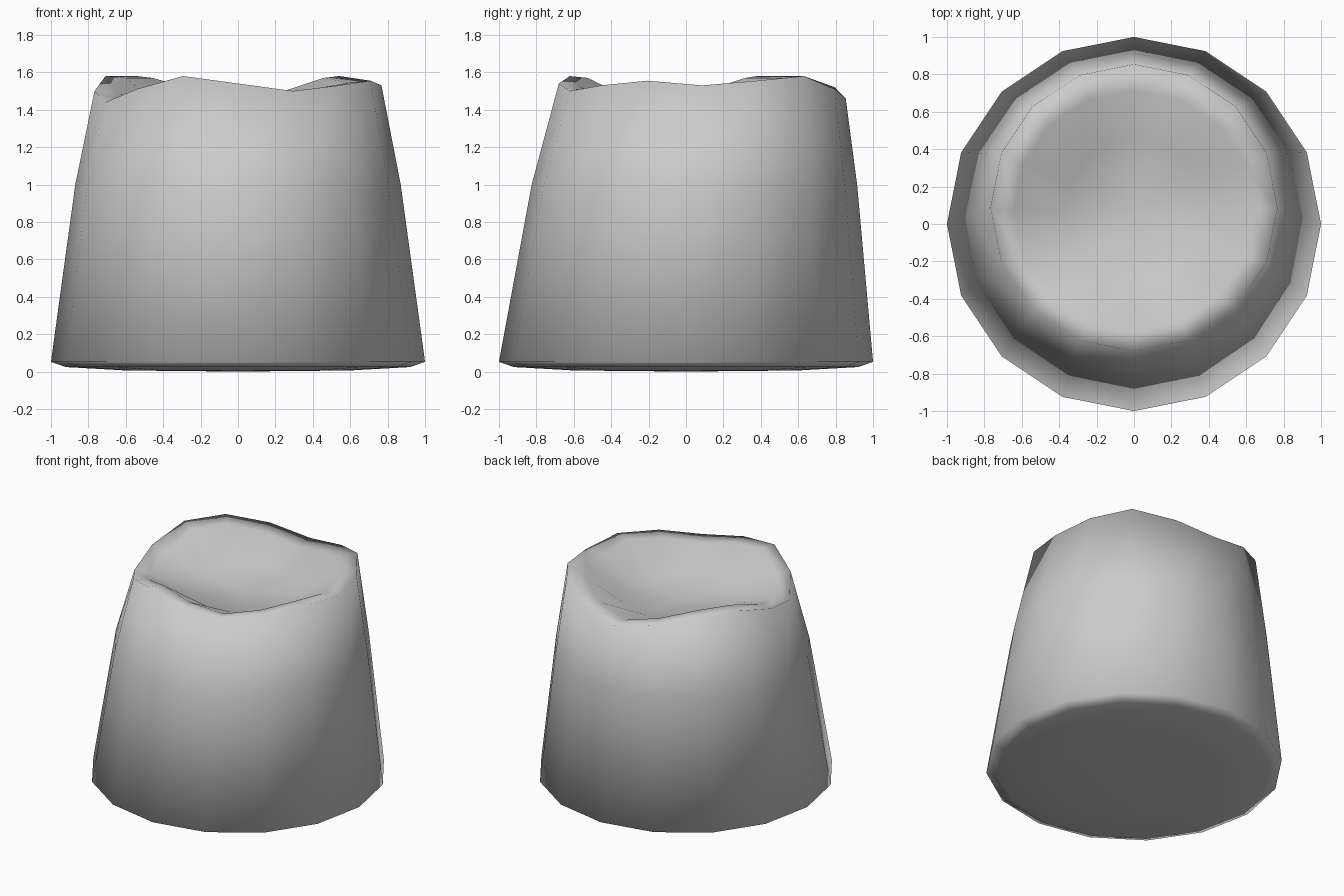
import bpy, bmesh, math

if "Cube" in bpy.data.objects:
    bpy.data.objects.remove(bpy.data.objects["Cube"])

SIDES = 16
# wavy rim heights, counter-clockwise from +x
RIM = [1.53, 1.555, 1.58, 1.51, 1.46, 1.52, 1.58, 1.58,
       1.50, 1.44, 1.51, 1.58, 1.54, 1.50, 1.53, 1.555]


def lathe(name, rings, z_bottom, floor, flip=False):
    """Skin rings of (centre y, radius, z, rim weight), closed by fans at both ends."""
    bm = bmesh.new()
    loops = []
    for cy, r, z, w in rings:
        loop = []
        for i in range(SIDES):
            a = math.tau * i / SIDES
            loop.append(bm.verts.new((r * math.cos(a), cy + r * math.sin(a), z + w * RIM[i])))
        loops.append(loop)
    bottom = bm.verts.new((0, 0, z_bottom))
    top = bm.verts.new((0, 0.07, floor))
    for i in range(SIDES):
        j = (i + 1) % SIDES
        for a, b in zip(loops, loops[1:]):
            bm.faces.new((a[i], a[j], b[j], b[i]))
        bm.faces.new((bottom, loops[0][j], loops[0][i]))
        bm.faces.new((top, loops[-1][i], loops[-1][j]))
    bmesh.ops.recalc_face_normals(bm, faces=bm.faces)
    if flip:
        bmesh.ops.reverse_faces(bm, faces=bm.faces)
    for f in bm.faces:
        f.smooth = True
    me = bpy.data.meshes.new(name)
    bm.to_mesh(me)
    bm.free()
    ob = bpy.data.objects.new(name, me)
    bpy.context.collection.objects.link(ob)
    return ob


# solid body: tapered wall, uneven rim, shallow bowl on top
lathe("body", [
    (0, 0.945, 0.045, 0),
    (0.045, 0.825, 1.0, 0),
    (0.085, 0.725, -0.035, 1),
    (0.07, 0.685, -0.035, 1),
    (0.07, 0.42, 1.34, 0),
], 0.04, 1.33)

# slightly larger outline shell, facing inward
lathe("outline_shell", [
    (0, 0.6, 0.006, 0),
    (0, 0.92, 0.024, 0),
    (0, 1.0, 0.052, 0),
    (0.045, 0.87, 1.0, 0),
    (0.087, 0.767, 0, 1),
    (0.07, 0.645, -0.01, 1),
    (0.07, 0.38, 1.38, 0),
], 0.0, 1.345, flip=True)
